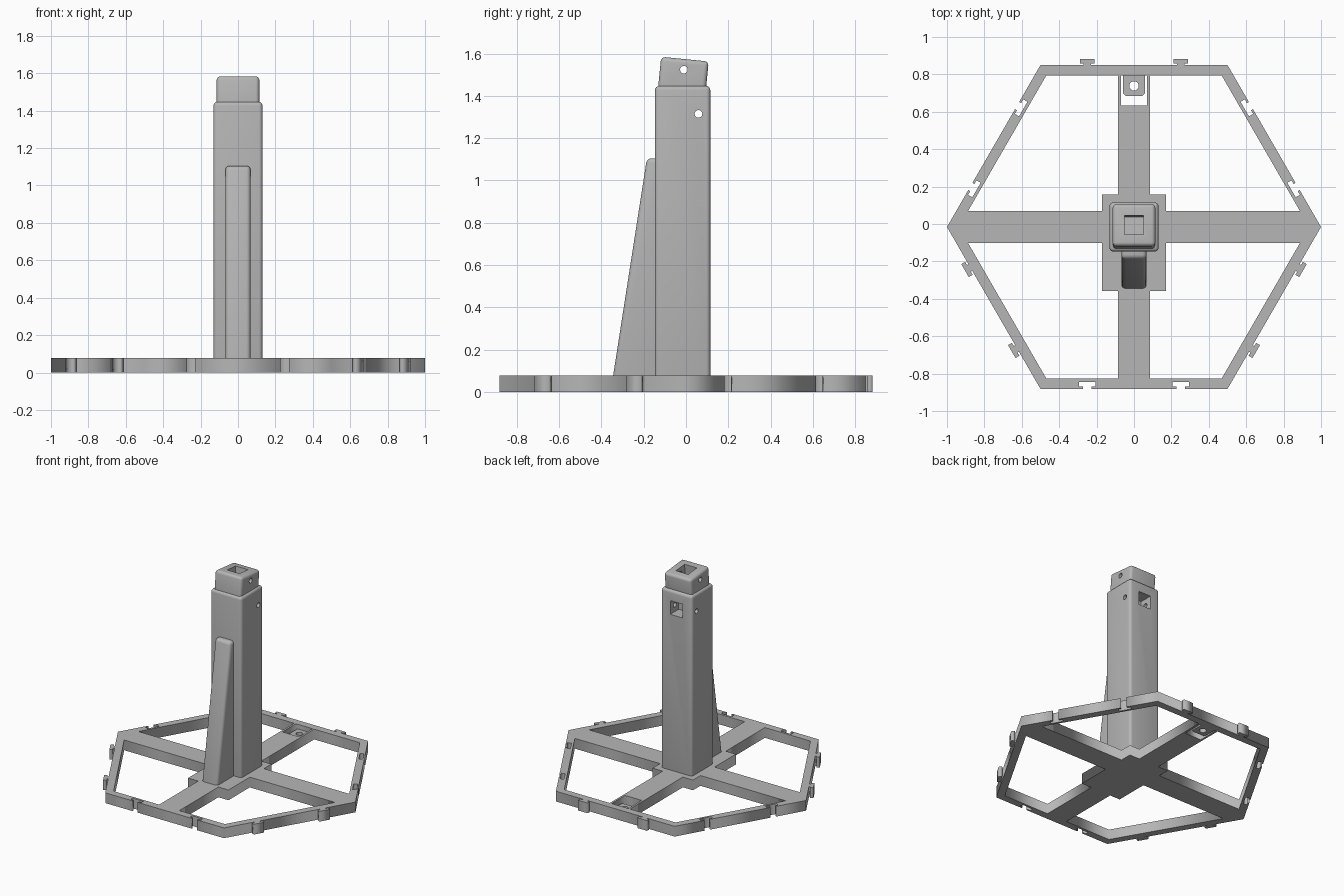
import bpy
import bmesh
from math import sin, cos, tan, pi, radians
from mathutils import Matrix, Vector

cube = bpy.data.objects.get("Cube")
if cube:
    bpy.data.objects.remove(cube)

C = -0.016            # y of the column axis
BASE = 0.078          # base thickness
APOTHEM = cos(pi / 6)
RIM = 0.055           # rim width
BAR = 0.085           # half width of the cross bars

grey = bpy.data.materials.new("plain grey")
grey.use_nodes = True
colour = (0.47, 0.47, 0.47, 1)
grey.diffuse_color = colour
grey.node_tree.nodes["Principled BSDF"].inputs["Base Color"].default_value = colour


def link(name, data):
    obj = bpy.data.objects.new(name, data)
    bpy.context.scene.collection.objects.link(obj)
    return obj


def bake(obj):
    """Return the evaluated shape of an object as a clean mesh."""
    bpy.context.view_layer.update()
    deps = bpy.context.evaluated_depsgraph_get()
    mesh = bpy.data.meshes.new_from_object(obj.evaluated_get(deps))
    bm = bmesh.new()
    bm.from_mesh(mesh)
    bmesh.ops.remove_doubles(bm, verts=bm.verts, dist=1e-5)
    bmesh.ops.recalc_face_normals(bm, faces=bm.faces)
    bm.to_mesh(mesh)
    bm.free()
    mesh.materials.clear()
    mesh.materials.append(grey)
    return mesh


def plate(name, loops, z0, z1):
    """Flat plate from an outline and hole loops."""
    curve = bpy.data.curves.new(name, 'CURVE')
    curve.dimensions = '2D'
    curve.fill_mode = 'BOTH'
    curve.extrude = (z1 - z0) / 2
    for loop in loops:
        spline = curve.splines.new('POLY')
        spline.points.add(len(loop) - 1)
        for point, (x, y) in zip(spline.points, loop):
            point.co = (x, y, 0, 1)
        spline.use_cyclic_u = True
    source = link(name + "_outline", curve)
    mesh = bake(source)
    bpy.data.objects.remove(source)
    mesh.transform(Matrix.Translation((0, 0, (z0 + z1) / 2)))
    return link(name, mesh)


def prism(name, profile, half):
    """Extrude a y-z profile along x."""
    bm = bmesh.new()
    verts = [bm.verts.new((-half, y, z)) for y, z in profile]
    face = bm.faces.new(verts)
    geom = bmesh.ops.extrude_face_region(bm, geom=[face])["geom"]
    moved = [v for v in geom if isinstance(v, bmesh.types.BMVert)]
    bmesh.ops.translate(bm, verts=moved, vec=(2 * half, 0, 0))
    bmesh.ops.recalc_face_normals(bm, faces=bm.faces)
    mesh = bpy.data.meshes.new(name)
    bm.to_mesh(mesh)
    bm.free()
    return link(name, mesh)


def block(name, half, y0, y1, z0, z1):
    return prism(name, [(y0, z0), (y1, z0), (y1, z1), (y0, z1)], half)


def pin(y, z):
    return prism("pin_cutter", [(y + 0.018 * cos(2 * pi * i / 24), z + 0.018 * sin(2 * pi * i / 24))
                                for i in range(24)], 0.3)


def finish(obj, bevel, cutters=()):
    """Round the edges, cut the pockets and shade smooth with sharp edges."""
    mod = obj.modifiers.new("round", 'BEVEL')
    mod.width = bevel
    mod.segments = 4
    for cutter in cutters:
        cutter.hide_render = True
        mod = obj.modifiers.new("cut", 'BOOLEAN')
        mod.operation = 'DIFFERENCE'
        mod.solver = 'EXACT'
        mod.object = cutter
    mesh = bake(obj)
    obj.modifiers.clear()
    obj.data = mesh
    for cutter in cutters:
        bpy.data.objects.remove(cutter)
    mesh.shade_smooth()
    mesh.set_sharp_from_angle(angle=radians(30))


# Hexagonal outline: T-shaped tabs and matching slots on alternate sides
def connector(neck, head, near, far):
    half = [(neck, 0), (neck, near), (head, near), (head, far)]
    return [(-u, h) for u, h in half] + half[::-1]


tab = connector(0.02, 0.04, 0.009, 0.033)
slot = connector(0.022, 0.045, -0.012, -0.038)
outline = []
for side in range(6):
    a, b = [Vector((cos(k * pi / 3), sin(k * pi / 3))) for k in (side, side + 1)]
    along = (b - a).normalized()
    outward = (a + b).normalized()
    outline.append(a)
    for t in (0.25, 0.75):
        for u, h in (tab if side % 2 else slot):
            outline.append(a.lerp(b, t) + along * u + outward * h)
outline = [(p.x, p.y + C) for p in outline]

# Four openings between rim, cross bars and the middle plate
inner = APOTHEM - RIM
inner_r = inner / APOTHEM
PLATE = 0.17
openings = []
for sx in (-1, 1):
    for sy, reach in ((1, 0.175), (-1, 0.341)):
        corner = [(BAR, inner), (inner_r / 2, inner), (inner_r - BAR * tan(pi / 6), BAR),
                  (PLATE, BAR), (PLATE, reach), (BAR, reach)]
        openings.append([(sx * x, sy * y + C) for x, y in corner])
rim_y = inner + C
window = [(-0.07, 0.633), (0.07, 0.633), (0.07, rim_y), (-0.07, rim_y)]
plate("base_frame", [outline, window] + openings, 0, BASE)

# Drilled tongue in the back bar
tongue = [(-0.058, rim_y + 0.004), (-0.058, 0.697), (-0.046, 0.685),
          (0.046, 0.685), (0.058, 0.697), (0.058, rim_y + 0.004)]
hole = [(0.025 * cos(2 * pi * i / 32), 0.738 + 0.025 * sin(2 * pi * i / 32)) for i in range(32)]
plate("back_tongue", [tongue, hole], 0, 0.042)

# Column with a square pocket in the back and a cross pin hole
column = block("column", 0.131, C - 0.131, C + 0.131, 0.03, 1.447)
finish(column, 0.02, [block("pocket_cutter", 0.052, C + 0.03, 0.3, 1.263, 1.367), pin(0.059, 1.315)])

# Tilted head with a square pocket in the top and a cross pin hole
head = block("tilted_head", 0.114, -0.113, 0.113, -0.2, 0)
pocket = block("head_pocket_cutter", 0.052, -0.052, 0.052, -0.1, 0.1)
drill = pin(0, -0.05)
tilt = Matrix.Translation((0, -0.005, 1.574)) @ Matrix.Rotation(radians(-5.7), 4, 'X')
for obj in (head, pocket, drill):
    obj.data.transform(tilt)
finish(head, 0.02, [pocket, drill])

# Sloping brace on the front of the column
brace = prism("front_brace", [(-0.352, 0.03), (-0.1, 0.03), (-0.1, 1.105), (-0.185, 1.105)], 0.067)
finish(brace, 0.022)
